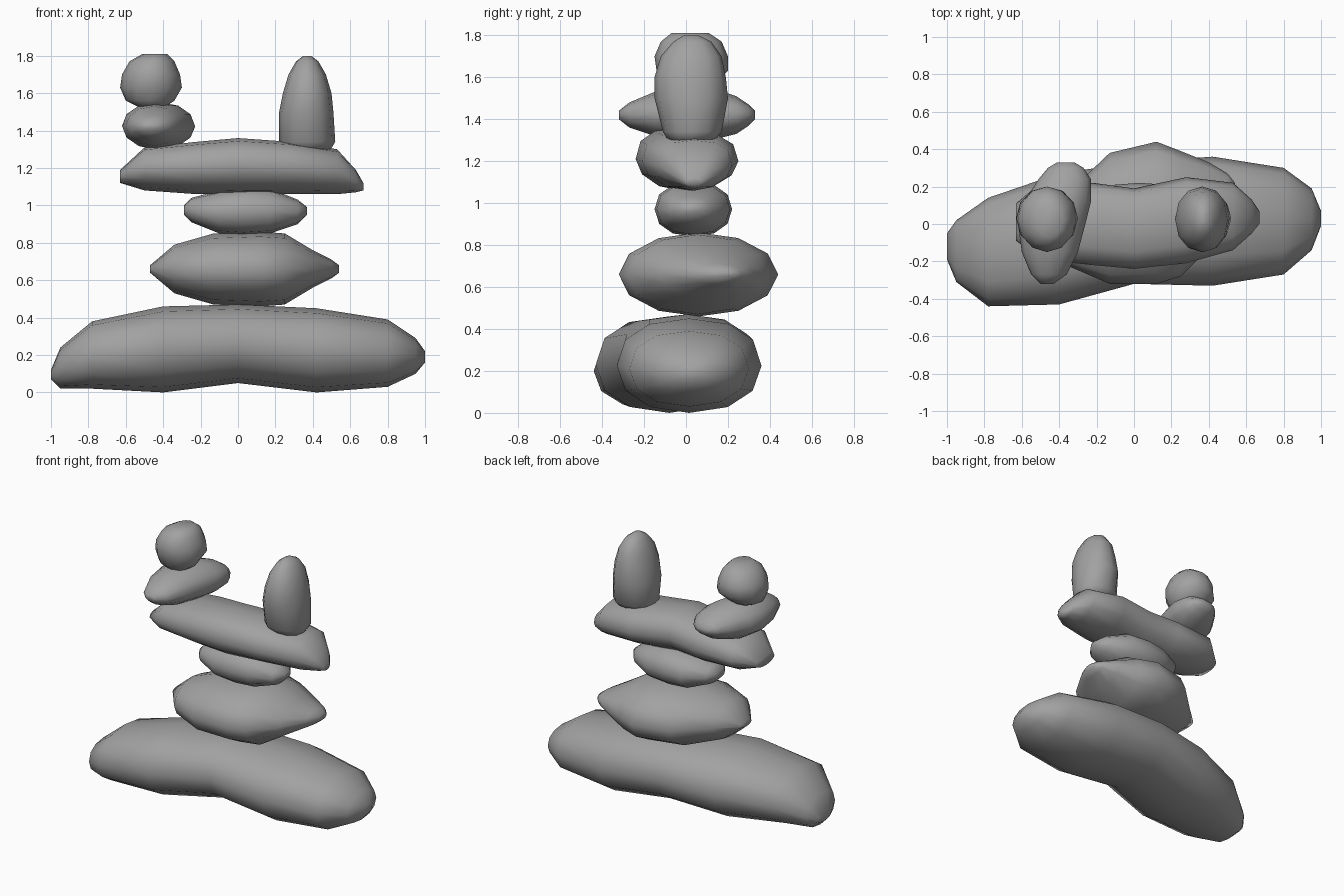
import bpy
import bmesh
from math import cos, sin, tau, copysign

SIDES = 12

cube = bpy.data.objects.get("Cube")
if cube:
    bpy.data.objects.remove(cube, do_unlink=True)

# One plain grey for every stone
stone_grey = bpy.data.materials.new("stone grey")
stone_grey.use_nodes = True
colour = (0.36, 0.36, 0.36, 1)
stone_grey.diffuse_color = colour
stone_grey.node_tree.nodes["Principled BSDF"].inputs["Base Color"].default_value = colour
stone_grey.node_tree.nodes["Principled BSDF"].inputs["Roughness"].default_value = 0.8


def rounded(value, power):
    """Superellipse shaping of a sine or cosine."""
    return copysign(abs(value) ** (2 / power), value)


def stone(name, axis, stations, upper=2.3, lower=2.2):
    """Loft rounded sections along an axis.

    Each station is the position on the axis, then the low and high
    limits on the two remaining axes, all in hundredths of a unit.
    """
    bm = bmesh.new()
    rings = []
    for station in stations:
        along, a_low, a_high, b_low, b_high = [v / 100 for v in station]
        ring = []
        for i in range(SIDES):
            angle = tau * i / SIDES
            power = upper if sin(angle) > 0 else lower
            a = (a_low + a_high) / 2 + (a_high - a_low) / 2 * rounded(cos(angle), power)
            b = (b_low + b_high) / 2 + (b_high - b_low) / 2 * rounded(sin(angle), power)
            place = {"X": (along, a, b), "Y": (a, along, b), "Z": (a, b, along)}
            ring.append(bm.verts.new(place[axis]))
        rings.append(ring)

    # Skin between neighbouring sections, then close both ends
    for ring, following in zip(rings, rings[1:]):
        for i in range(SIDES):
            j = (i + 1) % SIDES
            bm.faces.new((ring[i], ring[j], following[j], following[i]))
    bm.faces.new(rings[0])
    bm.faces.new(rings[-1])
    bmesh.ops.recalc_face_normals(bm, faces=bm.faces)
    for face in bm.faces:
        face.smooth = True

    mesh = bpy.data.meshes.new(name)
    bm.to_mesh(mesh)
    bm.free()
    mesh.materials.append(stone_grey)
    obj = bpy.data.objects.new(name, mesh)
    bpy.context.collection.objects.link(obj)
    return obj


# Long boulder on the ground, slightly arched underneath
stone("base_boulder", "X", [
    (-100, -19, -5, 7, 12),
    (-95, -31, 2, 2, 24),
    (-78, -44, 14, 2, 38),
    (-40, -43, 27, 0, 46),
    (0, -32, 33, 5, 47),
    (42, -33, 36, 0, 45),
    (80, -27, 30, 3, 39),
    (95, -14, 19, 10, 29),
    (100, -1, 7, 16, 22),
])

# Broad stone with a blunt point on its left side
stone("broad_stone", "X", [
    (-47, -6, 6, 64, 68),
    (-34, -23, 18, 53, 79),
    (-13, -32, 38, 47, 85),
    (12, -32, 44, 46, 86),
    (25, -28, 39, 47, 85),
    (40, -13, 33, 56, 76),
    (50, 4, 27, 61, 71),
    (54, 13, 22, 64, 68),
], upper=2, lower=2)

# Small flat pebble
stone("middle_pebble", "X", [
    (-29, -2, 8, 95, 100),
    (-25, -8, 14, 91, 104),
    (-10, -14, 21, 85, 108),
    (3, -15, 22, 84, 110),
    (17, -14, 21, 85, 109),
    (32, -8, 13, 90, 103),
    (37, -1, 6, 95, 99),
])

# Long slab balanced across the pebble
stone("crossing_slab", "X", [
    (-63, -9, 11, 112, 119),
    (-50, -19, 22, 108, 131),
    (-22, -22, 22, 106, 134),
    (0, -24, 19, 106, 136),
    (28, -21, 25, 106, 134),
    (53, -14, 22, 106, 130),
    (63, -5, 13, 107, 119),
    (67, 0, 7, 108, 112),
], upper=2.5, lower=1.9)

# Oval pebble lying front to back on the slab
stone("oval_pebble", "Y", [
    (-32, -50, -43, 140, 144),
    (-27, -55, -36, 136, 148),
    (-15, -60, -30, 132, 153),
    (0, -62, -26, 130, 155),
    (12, -59, -23, 130, 155),
    (24, -51, -23, 133, 151),
    (30, -46, -27, 137, 147),
    (33, -41, -32, 140, 144),
], upper=2, lower=2)

# Round pebble on top, narrowing downward
stone("top_pebble", "Z", [
    (152, -52, -40, -7, 6),
    (156, -60, -34, -11, 12),
    (163, -63, -30, -14, 20),
    (170, -62, -31, -15, 20),
    (177, -58, -34, -12, 17),
    (181, -51, -38, -7, 11),
], upper=2, lower=2)

# Upright stone standing on the left end of the slab
stone("upright_stone", "Z", [
    (129, 25, 49, -8, 13),
    (134, 22, 52, -11, 17),
    (150, 22, 51, -15, 20),
    (160, 24, 50, -15, 19),
    (170, 27, 47, -12, 17),
    (177, 31, 43, -6, 12),
    (180, 35, 39, -1, 6),
], upper=2.1, lower=2.1)
